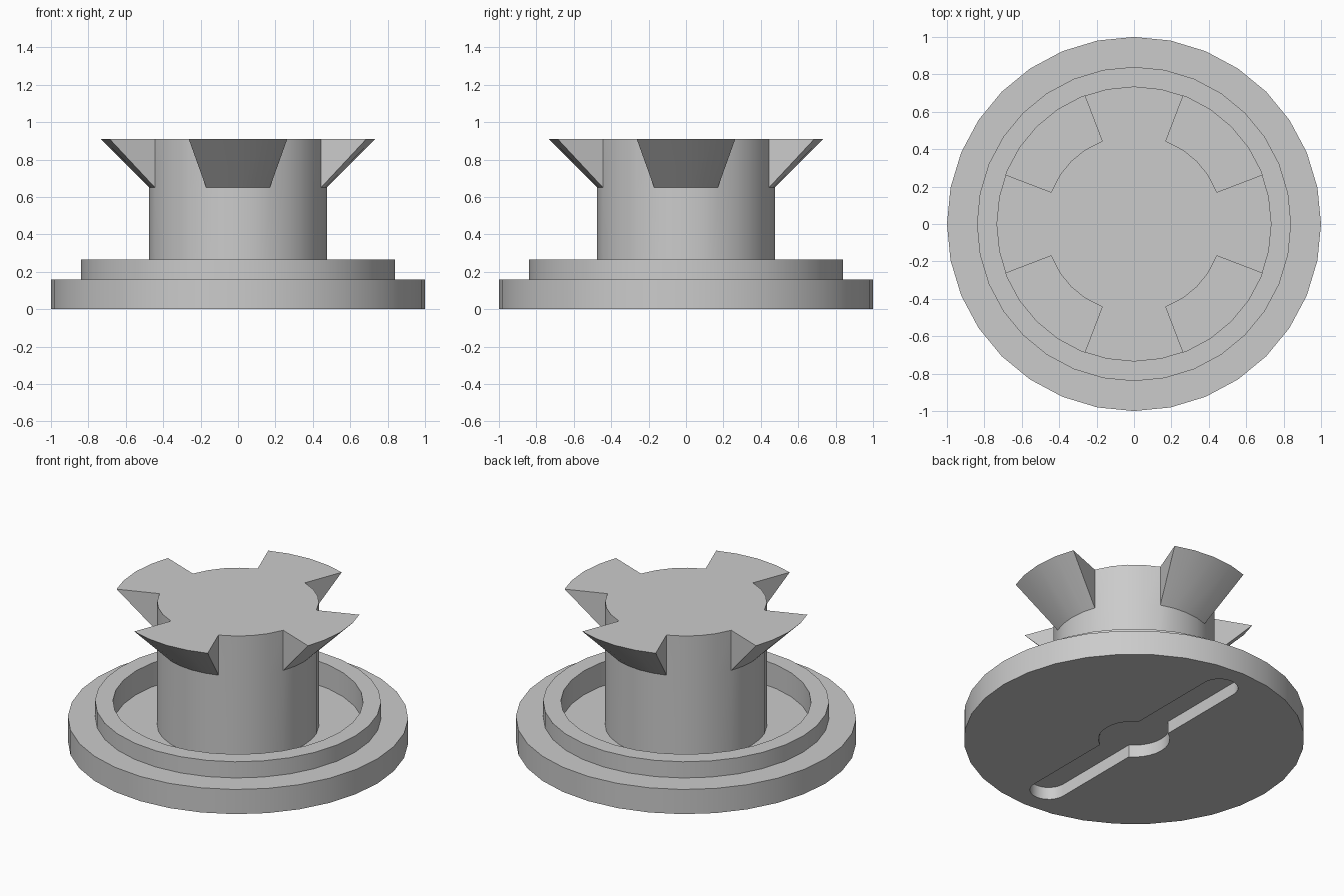
import bpy, bmesh, math
from math import sin, cos, pi, radians

if "Cube" in bpy.data.objects:
    bpy.data.objects.remove(bpy.data.objects["Cube"])

SIDES = 32
grey = bpy.data.materials.new("light grey")
grey.diffuse_color = (0.6, 0.6, 0.6, 1)
grey.use_nodes = True
grey.node_tree.nodes["Principled BSDF"].inputs["Base Color"].default_value = grey.diffuse_color


def finish(name, bm):
    bmesh.ops.recalc_face_normals(bm, faces=bm.faces)
    mesh = bpy.data.meshes.new(name)
    bm.to_mesh(mesh)
    bm.free()
    mesh.materials.append(grey)
    obj = bpy.data.objects.new(name, mesh)
    bpy.context.collection.objects.link(obj)
    return obj


def smooth(obj):
    bpy.ops.object.select_all(action='DESELECT')
    obj.select_set(True)
    bpy.context.view_layer.objects.active = obj
    bpy.ops.object.shade_smooth_by_angle(angle=radians(30))


def polar(r, a, z):
    return (r * cos(a), r * sin(a), z)


def lathe(name, profile):
    """Turn a radius/height profile, closing both ends with a flat cap."""
    bm = bmesh.new()
    rings = [[bm.verts.new(polar(r, 2 * pi * i / SIDES, z)) for i in range(SIDES)]
             for r, z in profile]
    for a, b in zip(rings, rings[1:]):
        for i in range(SIDES):
            j = (i + 1) % SIDES
            bm.faces.new((a[i], a[j], b[j], b[i]))
    bm.faces.new(rings[0])
    bm.faces.new(rings[-1])
    return finish(name, bm)


# Stepped base disc with a raised rim and a recessed floor
FLOOR = 0.11
base = lathe("base", [(1, 0), (1, 0.16), (0.84, 0.16), (0.84, 0.265),
                      (0.735, 0.265), (0.735, FLOOR)])

# Slot in the underside: long rounded groove with a round widening in the middle
HALF, END, HUB, DEPTH = 0.11, 0.78, 0.21, 0.08
meet = math.acos(HALF / HUB)
half_outline = [(HUB * cos(t), HUB * sin(t))
                for t in (-meet + 2 * meet * i / 10 for i in range(11))]
half_outline += [(HALF * cos(pi * i / 12), END + HALF * sin(pi * i / 12)) for i in range(13)]
outline = half_outline + [(-x, -y) for x, y in half_outline]
bm = bmesh.new()
face = bm.faces.new([bm.verts.new((x, y, -0.1)) for x, y in outline])
new = bmesh.ops.extrude_face_region(bm, geom=[face])["geom"]
bmesh.ops.translate(bm, vec=(0, 0, 0.1 + DEPTH),
                    verts=[v for v in new if isinstance(v, bmesh.types.BMVert)])
cutter = finish("slot_cutter", bm)
cutter.hide_render = True
cut = base.modifiers.new("slot", 'BOOLEAN')
cut.object, cut.operation, cut.solver = cutter, 'DIFFERENCE', 'EXACT'
bpy.context.view_layer.objects.active = base
bpy.ops.object.modifier_apply(modifier="slot")
bpy.data.objects.remove(cutter)
smooth(base)

# Stem with four flared wings at the top, one per quarter turn
R, FLARE, WING_Z, TOP = 0.475, 0.735, 0.65, 0.91
steps = [-21, -11.25, 0, 11.25, 21, 33.75, 45, 56.25]
angles = [radians(q * 90 + s) for q in range(4) for s in steps]
n = len(angles)
bm = bmesh.new()
low, mid, top = [[bm.verts.new(polar(R, a, z)) for a in angles]
                 for z in (FLOOR - 0.01, WING_Z, TOP)]
tip = {i: bm.verts.new(polar(FLARE, a, TOP)) for i, a in enumerate(angles) if i % 8 < 5}
cap = []
for i in range(n):
    j = (i + 1) % n
    k = i % 8
    bm.faces.new((low[i], low[j], mid[j], mid[i]))
    if k < 4:                                   # sloping underside of a wing
        bm.faces.new((mid[i], mid[j], tip[j], tip[i]))
    else:                                       # stem wall between wings
        bm.faces.new((mid[i], mid[j], top[j], top[i]))
    if k in (0, 4):                             # triangular wing cheeks
        bm.faces.new((mid[i], tip[i], top[i]))
    cap += ([top[i], tip[i]] if k == 0 else [tip[i], top[i]] if k == 4
            else [tip[i]] if k < 4 else [top[i]])
bm.faces.new(cap)
bm.faces.new(low)
for v in [v for v in bm.verts if not v.link_faces]:
    bm.verts.remove(v)
smooth(finish("winged_stem", bm))
